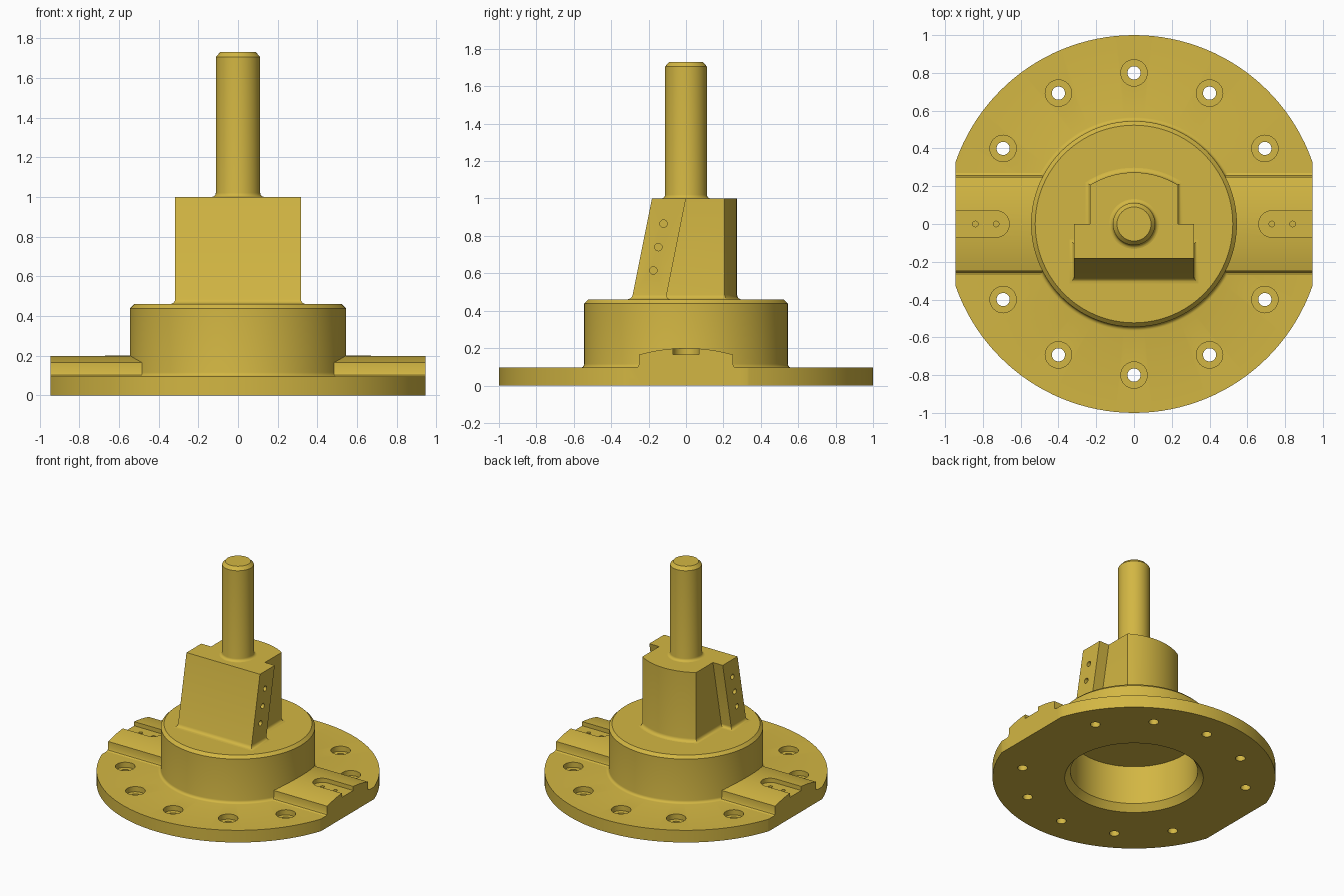
import bpy, bmesh
from math import sin, cos, pi, radians, sqrt
from mathutils import Matrix

cube = bpy.data.objects.get("Cube")
if cube:
    bpy.data.objects.remove(cube)

brass = bpy.data.materials.new("brass")
brass.use_nodes = True
gold = (0.65, 0.47, 0.056, 1)
brass.diffuse_color = gold
brass.node_tree.nodes["Principled BSDF"].inputs["Base Color"].default_value = gold


def finish(name, bm):
    bmesh.ops.remove_doubles(bm, verts=bm.verts, dist=1e-5)
    bmesh.ops.recalc_face_normals(bm, faces=bm.faces)
    mesh = bpy.data.meshes.new(name)
    bm.to_mesh(mesh)
    bm.free()
    mesh.materials.append(brass)
    ob = bpy.data.objects.new(name, mesh)
    bpy.context.collection.objects.link(ob)
    return ob


def loft(bm, rings, cap=True):
    """Skin a list of equal-length closed rings."""
    rows = [[bm.verts.new(p) for p in ring] for ring in rings]
    n = len(rows[0])
    for a, b in zip(rows, rows[1:]):
        for i in range(n):
            j = (i + 1) % n
            bm.faces.new((a[i], a[j], b[j], b[i]))
    if cap:
        bm.faces.new(rows[0][::-1])
        bm.faces.new(rows[-1])


def circle(r, z, n, x=0, y=0):
    return [(x + r * cos(2 * pi * i / n), y + r * sin(2 * pi * i / n), z) for i in range(n)]


def turned(bm, profile, n=32, x=0, y=0):
    loft(bm, [circle(r, z, n, x, y) for r, z in profile])


def fillet(r, z, size, steps=4):
    """Concave fillet profile from a floor at z up to a wall of radius r."""
    out = []
    for i in range(steps + 1):
        a = pi / 2 * i / steps
        out.append((r + size * (1 - sin(a)), z + size * (1 - cos(a))))
    return out


def cut(ob, bm):
    """Subtract a mesh from an object."""
    cutter = finish("cutter", bm)
    cutter.hide_render = True
    mod = ob.modifiers.new("cut", "BOOLEAN")
    mod.operation, mod.solver, mod.object = "DIFFERENCE", "EXACT", cutter
    bpy.context.view_layer.update()
    graph = bpy.context.evaluated_depsgraph_get()
    mesh = bpy.data.meshes.new_from_object(ob.evaluated_get(graph))
    ob.modifiers.clear()
    ob.data = mesh
    bpy.data.objects.remove(cutter)


def smooth(ob):
    bpy.ops.object.select_all(action="DESELECT")
    ob.select_set(True)
    bpy.context.view_layer.objects.active = ob
    bpy.ops.object.shade_smooth_by_angle(angle=radians(28))


parts = []

# Flange and hollow hub, turned in one piece
FLOOR, HUB_R, HUB_TOP = 0.095, 0.545, 0.46
bm = bmesh.new()
turned(bm, [(0.45, 0.35), (0.45, 0.05), (0.49, 0), (1, 0), (1, FLOOR)]
       + fillet(HUB_R, FLOOR, 0.02)
       + [(HUB_R, HUB_TOP - 0.022), (HUB_R - 0.022, HUB_TOP)], 128)
flange = finish("flange_and_hub", bm)
parts.append(flange)

# Side flats and counterbored bolt holes
bm = bmesh.new()
for side in (-1, 1):
    bmesh.ops.create_cube(bm, size=1, matrix=Matrix.Translation((side * 1.445, 0, 0)))
for k in range(12):
    if k % 6:
        a = k * pi / 6
        turned(bm, [(0.035, -0.1), (0.035, 0.055), (0.07, 0.055), (0.07, 0.2)],
               32, 0.8 * cos(a), 0.8 * sin(a))
cut(flange, bm)

# Crowned side ridges with an open slot and two pin holes
CROWN_R = 0.91
section = [(-0.27, 0.08), (-0.27, FLOOR), (-0.256, 0.101), (-0.25, 0.115)]
for i in range(17):
    y = -0.25 + 0.5 * i / 16
    section.append((y, 0.2 - CROWN_R + sqrt(CROWN_R ** 2 - y * y)))
section += [(-y, z) for y, z in section[3::-1]]
for side, name in ((1, "left_ridge"), (-1, "right_ridge")):
    bm = bmesh.new()
    loft(bm, [[(side * x, y, z) for y, z in section] for x in (0.475, 0.945)])
    ridge = finish(name, bm)
    bm = bmesh.new()
    outline = [(1.1, 0.07)]
    for i in range(17):
        a = pi / 2 + pi * i / 16
        outline.append((0.73 + 0.07 * cos(a), 0.07 * sin(a)))
    outline.append((1.1, -0.07))
    loft(bm, [[(side * x, y, z) for x, y in outline] for z in (0.165, 0.3)])
    cut(ridge, bm)
    bm = bmesh.new()
    for x in (0.73, 0.84):
        turned(bm, [(0.015, 0.12), (0.015, 0.25)], 16, side * x)
    cut(ridge, bm)
    parts.append(ridge)

# Levels of the tower: a small fillet at the foot, then straight up
TOP = 1.0
levels = [(z, r) for r, z in fillet(0, HUB_TOP, 0.025)] + [(TOP, 0)]


def lean(z):
    return 0.2 * (z - TOP)


# Leaning front plate
bm = bmesh.new()
loft(bm, [[(-0.317 - e, lean(z) - 0.182 - e, z), (0.317 + e, lean(z) - 0.182 - e, z),
           (0.317 + e, lean(z) + e, z), (-0.317 - e, lean(z) + e, z)] for z, e in levels])
plate = finish("leaning_plate", bm)
bm = bmesh.new()
for side in (-1, 1):
    for y, z in ((-0.12, 0.865), (-0.148, 0.74), (-0.175, 0.615)):
        spot = Matrix.Translation((side * 0.317, y, z)) @ Matrix.Rotation(pi / 2, 4, "Y")
        bmesh.ops.create_cone(bm, cap_ends=True, segments=20, radius1=0.02,
                              radius2=0.02, depth=0.08, matrix=spot)
cut(plate, bm)
parts.append(plate)

# Rear block with a bowed back
BOW_R = 0.44
bm = bmesh.new()
rings = []
for z, e in levels:
    half = 0.232 + e
    ring = [(-half, lean(z), z), (half, lean(z), z)]
    for i in range(17):
        x = half * (1 - i / 8)
        ring.append((x, 0.273 - BOW_R + sqrt((BOW_R + e) ** 2 - x * x), z))
    rings.append(ring)
loft(bm, rings)
parts.append(finish("rear_block", bm))

# Shaft with chamfered tip
bm = bmesh.new()
turned(bm, [(0.132, 0.98)] + fillet(0.112, TOP, 0.02) + [(0.112, 1.705), (0.09, 1.73)], 64)
parts.append(finish("shaft", bm))

for part in parts:
    smooth(part)
